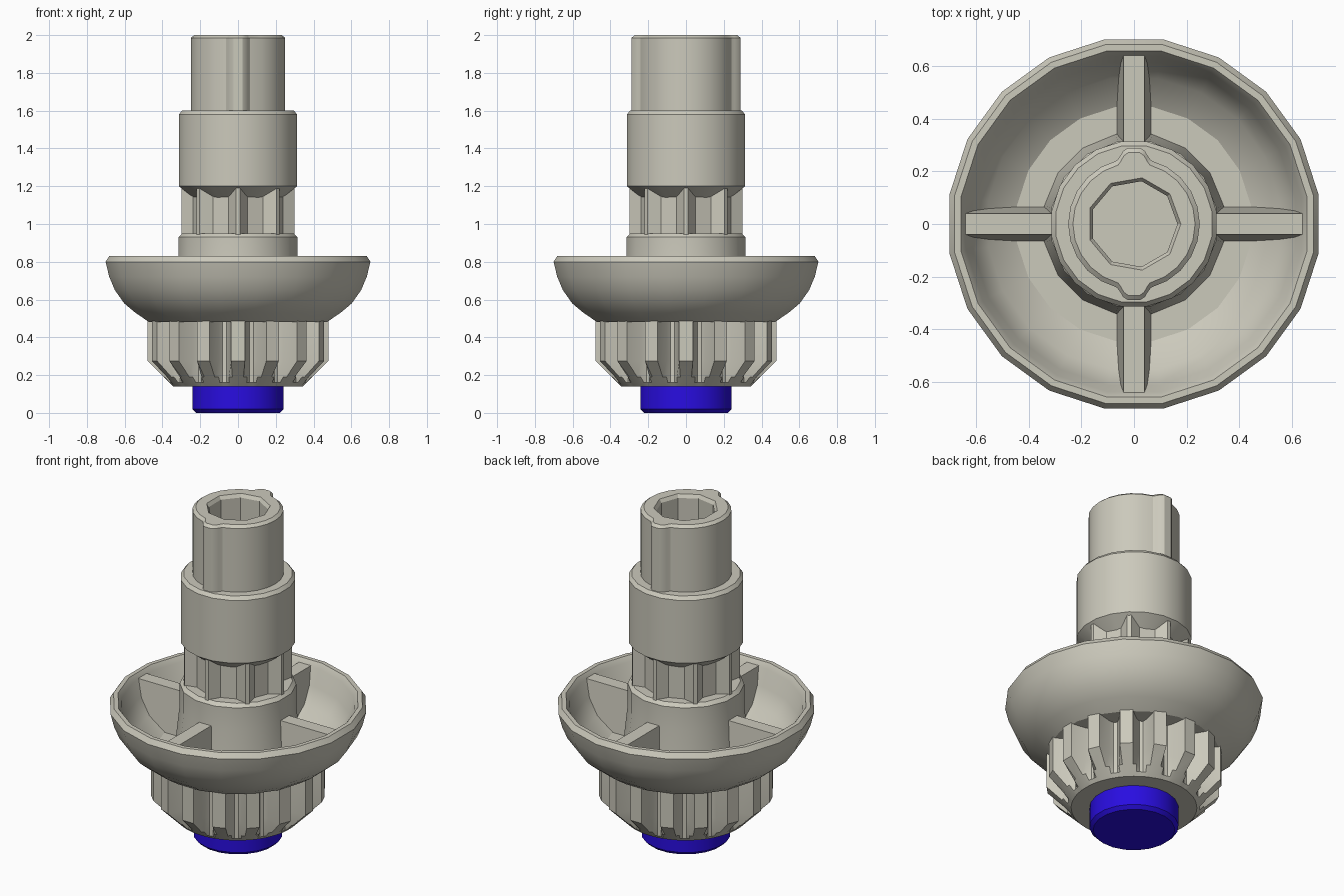
import bpy, bmesh, math
from math import sin, cos, pi, radians

if "Cube" in bpy.data.objects:
    bpy.data.objects.remove(bpy.data.objects["Cube"])


def material(name, rgb):
    m = bpy.data.materials.new(name)
    m.diffuse_color = (*rgb, 1)
    m.use_nodes = True
    m.node_tree.nodes["Principled BSDF"].inputs["Base Color"].default_value = m.diffuse_color
    return m


GREY = material("warm_grey", (0.60, 0.585, 0.50))
BLUE = material("deep_blue", (0.022, 0.004, 0.75))


def loft(name, rings, mat=GREY, angle=30):
    """Skin a stack of equal-length point rings and cap both ends."""
    bm = bmesh.new()
    loops = [[bm.verts.new(p) for p in ring] for ring in rings]
    n = len(loops[0])
    for a, b in zip(loops, loops[1:]):
        for i in range(n):
            j = (i + 1) % n
            bm.faces.new((a[i], a[j], b[j], b[i]))
    bm.faces.new(loops[0][::-1])
    bm.faces.new(loops[-1])
    bmesh.ops.recalc_face_normals(bm, faces=bm.faces)
    mesh = bpy.data.meshes.new(name)
    bm.to_mesh(mesh)
    bm.free()
    mesh.materials.append(mat)
    ob = bpy.data.objects.new(name, mesh)
    bpy.context.collection.objects.link(ob)
    if angle:
        smooth(ob, angle)
    return ob


def smooth(ob, angle=30):
    bpy.ops.object.select_all(action='DESELECT')
    ob.select_set(True)
    bpy.context.view_layer.objects.active = ob
    bpy.ops.object.shade_smooth_by_angle(angle=radians(angle))


def polar(points, z, limit=9):
    """Ring from (degrees, radius) pairs, with the radius clamped."""
    return [(min(r, limit) * cos(radians(a)), min(r, limit) * sin(radians(a)), z)
            for a, r in points]


def lathe(name, profile, sides, mat=GREY, turn=0.0):
    step = 360 / sides
    return loft(name, [polar([(turn + i * step, r) for i in range(sides)], z)
                       for r, z in profile], mat)


def toothed(count, tooth):
    """Repeat (degree offset, radius) points around the axis."""
    return [(k * 360 / count + a, r) for k in range(count) for a, r in tooth]


# Button at the foot
lathe("foot_button", [(0.225, 0), (0.245, 0.02), (0.245, 0.15)], 20, BLUE, 9)

# Lower gear with tapered teeth
gear = toothed(16, [(-7.2, 0.39), (-4.3, 0.48), (4.3, 0.48),
                    (7.2, 0.39), (9.6, 0.362), (12.9, 0.362)])
loft("lower_gear", [polar(gear, 0.14, 0.345), polar(gear, 0.16, 0.365),
                    polar(gear, 0.19, 0.395), polar(gear, 0.275), polar(gear, 0.50)])

# Dished wheel, open at the top
lathe("bowl", [(0.475, 0.48), (0.55, 0.53), (0.61, 0.58), (0.66, 0.65),
               (0.69, 0.72), (0.71, 0.80), (0.69, 0.83), (0.665, 0.83),
               (0.645, 0.80), (0.62, 0.70), (0.56, 0.61), (0.45, 0.54),
               (0.30, 0.54)], 20, GREY, 9)

# Hub collar
lathe("hub_collar", [(0.35, 0.52), (0.32, 0.80), (0.32, 0.93), (0.30, 0.95)],
      16, GREY, 11.25)

# Four spokes joining the hub to the rim, with sloped sides
for k in range(4):
    t = k * pi / 2
    rings = []
    for r, low in ((0.27, 0.53), (0.46, 0.53), (0.57, 0.60), (0.65, 0.75)):
        w = 0.04 + 0.026 * (0.805 - low) / 0.275
        rings.append([(r * cos(t) - s * sin(t), r * sin(t) + s * cos(t), z)
                      for s, z in ((-w, low), (w, low), (0.04, 0.805), (-0.04, 0.805))])
    loft(f"spoke_{k + 1}", rings, angle=0)

# Splined neck with eight ridges
neck = toothed(8, [(-2.2, 0.30), (2.2, 0.30), (12, 0.243), (33, 0.243)])
loft("splined_neck", [polar(neck, 0.93), polar(neck, 1.21)], angle=0)

# Barrel with a conical underside
lathe("barrel", [(0.20, 1.11), (0.317, 1.20), (0.317, 1.58), (0.30, 1.60)],
      20, GREY, 9)

# Top tube with a key on the front and back
outline = []
for side in (90, 270):
    outline += [(side + a, r) for a, r in
                ((-15, 0.25), (-11.5, 0.263), (-8.5, 0.28), (-4.5, 0.29),
                 (4.5, 0.29), (8.5, 0.28), (11.5, 0.263), (15, 0.25))]
    outline += [(side + a, 0.25) for a in range(30, 151, 15)]
inset = [(a, r - 0.018) for a, r in outline]
tube = loft("top_tube", [polar(outline, 1.595), polar(outline, 1.985),
                         polar(inset, 2.0)])

# Nine-sided bore
cutter = lathe("bore_cutter", [(0.165, 1.50), (0.165, 1.98), (0.178, 2.0),
                               (0.178, 2.1)], 9)
cutter.hide_render = True
mod = tube.modifiers.new("bore", 'BOOLEAN')
mod.operation = 'DIFFERENCE'
mod.solver = 'EXACT'
mod.object = cutter
bpy.ops.object.select_all(action='DESELECT')
tube.select_set(True)
bpy.context.view_layer.objects.active = tube
# Apply the bore ahead of any shading modifier
bpy.ops.object.modifier_move_to_index(modifier="bore", index=0)
bpy.ops.object.modifier_apply(modifier="bore")
bpy.data.objects.remove(cutter, do_unlink=True)
smooth(tube, 30)
